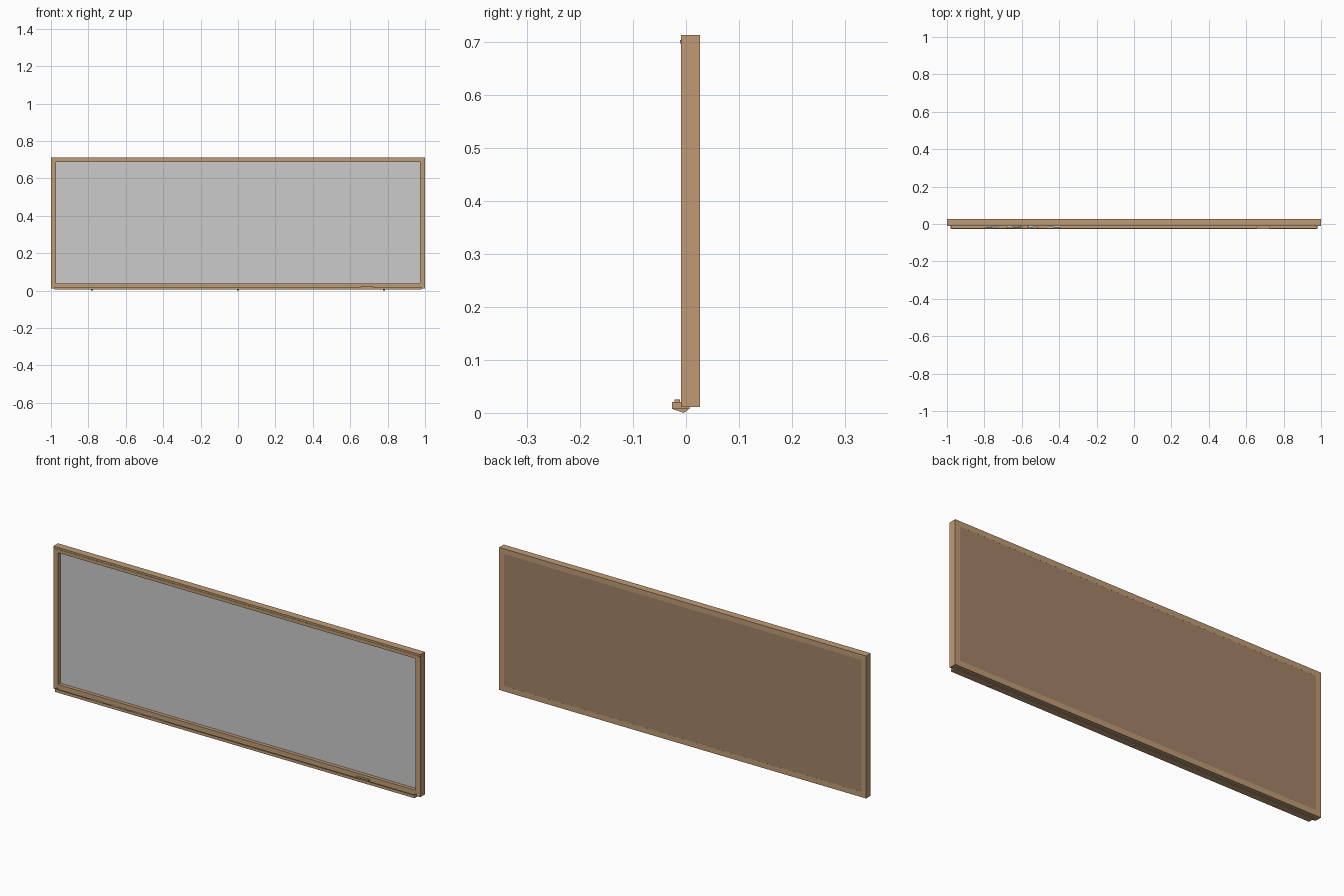
import bpy, bmesh, math
from mathutils import Matrix

if "Cube" in bpy.data.objects:
    bpy.data.objects.remove(bpy.data.objects["Cube"])


def material(name, rgb):
    m = bpy.data.materials.new(name)
    m.diffuse_color = (*rgb, 1)
    m.use_nodes = True
    m.node_tree.nodes["Principled BSDF"].inputs["Base Color"].default_value = m.diffuse_color
    return m


WOOD = material("oak", (0.52, 0.33, 0.18))
BACK = material("hardboard", (0.36, 0.23, 0.14))
CORK = material("cork", (0.50, 0.37, 0.16))
FELT = material("felt", (0.12, 0.11, 0.10))
CHALK = material("chalk", (0.9, 0.88, 0.8))


def finish(name, bm, mat):
    bmesh.ops.recalc_face_normals(bm, faces=bm.faces)
    me = bpy.data.meshes.new(name)
    bm.to_mesh(me)
    bm.free()
    ob = bpy.data.objects.new(name, me)
    bpy.context.collection.objects.link(ob)
    if mat:
        me.materials.append(mat)
    return ob


def box(name, x, y, z, mat=None):
    """Box from (min, max) ranges on each axis."""
    bm = bmesh.new()
    bmesh.ops.create_cube(bm, size=1)
    for v in bm.verts:
        v.co = [(r[0] + r[1]) / 2 + c * (r[1] - r[0]) for r, c in zip((x, y, z), v.co)]
    return finish(name, bm, mat)


def extrude_x(name, profile, x0, x1, mat):
    """Extrude a y-z profile along x."""
    bm = bmesh.new()
    face = bm.faces.new([bm.verts.new((x0, y, z)) for y, z in profile])
    ext = bmesh.ops.extrude_face_region(bm, geom=[face])["geom"]
    verts = [g for g in ext if isinstance(g, bmesh.types.BMVert)]
    bmesh.ops.translate(bm, verts=verts, vec=(x1 - x0, 0, 0))
    return finish(name, bm, mat)


# Frame: full-width rails with stiles between them
FY = (-0.0095, 0.0265)
box("top_rail", (-1, 1), FY, (0.687, 0.713), WOOD)
box("bottom_rail", (-1, 1), FY, (0.011, 0.038), WOOD)
for side, label in ((-1, "left"), (1, "right")):
    box(label + "_stile", sorted((side * 0.974, side)), FY, (0.038, 0.687), WOOD)

# Writing surface and backing sheet
box("writing_surface", (-0.974, 0.974), (0.008, 0.013), (0.038, 0.687))
box("backing_sheet", (-0.974, 0.974), (0.013, 0.0263), (0.038, 0.687), BACK)

# Thin display strip on the top rail
box("display_strip", (-0.995, 0.995), (-0.0115, -0.009), (0.697, 0.704), CORK)

# Chalk tray: floor tucked under the bottom rail, raised front lip
tray = [(0.007, 0.007), (0.007, 0.011), (-0.0095, 0.011), (-0.022, 0.011),
        (-0.0225, 0.021), (-0.0265, 0.021), (-0.0265, 0.007)]
extrude_x("chalk_tray", tray, -0.98, 0.98, WOOD)
for side, label in ((-1, "left"), (1, "right")):
    box(label + "_tray_end", sorted((side * 0.974, side * 0.98)), (-0.0265, -0.0095),
        (0.007, 0.021), WOOD)

# Wedge brackets below the tray
for i, x in enumerate((-0.78, 0, 0.78)):
    extrude_x(f"tray_bracket_{i + 1}", [(-0.025, 0.007), (0.005, 0.007), (-0.004, 0.0)],
              x - 0.005, x + 0.005, WOOD)

# Eraser: felt pad with wooden back
box("eraser_felt", (0.655, 0.725), (-0.0222, -0.0105), (0.011, 0.019), FELT)
box("eraser_back", (0.657, 0.723), (-0.0218, -0.011), (0.019, 0.025), WOOD)

# Chalk sticks lying in the tray
for i, (x, length, turn) in enumerate(((-0.76, 0.07, 1), (-0.64, 0.08, -2),
                                       (-0.54, 0.06, 2), (-0.43, 0.07, -1))):
    bm = bmesh.new()
    bmesh.ops.create_cone(bm, cap_ends=True, segments=12, radius1=0.004, radius2=0.004,
                          depth=length,
                          matrix=Matrix.Translation((x, -0.016, 0.015))
                          @ Matrix.Rotation(math.radians(turn), 4, 'Z')
                          @ Matrix.Rotation(math.pi / 2, 4, 'Y'))
    stick = finish(f"chalk_stick_{i + 1}", bm, CHALK)
    bpy.context.view_layer.objects.active = stick
    stick.select_set(True)
    bpy.ops.object.shade_smooth_by_angle()
    stick.select_set(False)
